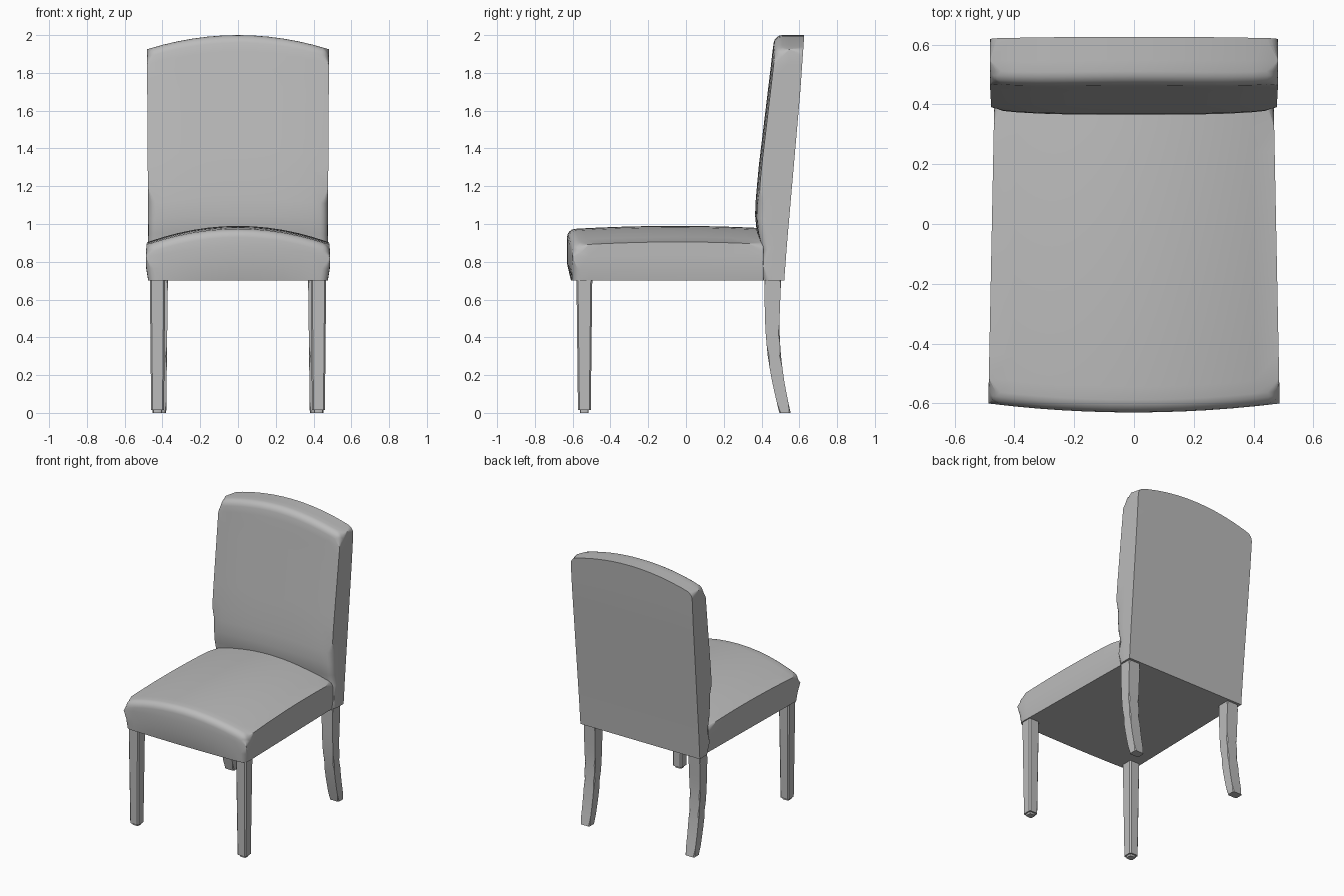
import bpy, bmesh, math
from mathutils import Vector

if "Cube" in bpy.data.objects:
    bpy.data.objects.remove(bpy.data.objects["Cube"])

grey = bpy.data.materials.new("light grey")
grey.diffuse_color = (0.5, 0.5, 0.5, 1)
grey.use_nodes = True
grey.node_tree.nodes["Principled BSDF"].inputs["Base Color"].default_value = grey.diffuse_color


def curve(points, t):
    """Piecewise-linear lookup in a list of (t, value) pairs."""
    for (a, p), (b, q) in zip(points, points[1:]):
        if t <= b:
            return p + (q - p) * max(0, (t - a) / (b - a))
    return points[-1][1]


def block(name, n, shape, rounded=(), radius=0.0, segments=4, mirror=False):
    """Gridded box shaped by shape(u, v, w), u in -1..1, v and w in 0..1.
    rounded lists the pairs of sides whose shared edges are rounded."""
    bm = bmesh.new()
    verts = {}

    def vert(key):
        if key not in verts:
            i, j, k = key
            verts[key] = bm.verts.new(shape(2 * i / n[0] - 1, j / n[1], k / n[2]))
        return verts[key]

    for axis in range(3):
        a, b = (axis + 1) % 3, (axis + 2) % 3
        for side in (0, n[axis]):
            for p in range(n[a]):
                for q in range(n[b]):
                    face = []
                    for dp, dq in ((0, 0), (1, 0), (1, 1), (0, 1)):
                        key = [0, 0, 0]
                        key[axis], key[a], key[b] = side, p + dp, q + dq
                        face.append(vert(tuple(key)))
                    bm.faces.new(face if side else face[::-1])

    sides = {}
    for key, v in verts.items():
        sides[v] = {"xyz"[i] + ("1" if key[i] else "0")
                    for i in range(3) if key[i] in (0, n[i])}
    pairs = [set(r.split()) for r in rounded]
    picked = [e for e in bm.edges
              if any(p <= (sides[e.verts[0]] & sides[e.verts[1]]) for p in pairs)]
    if picked:
        bmesh.ops.bevel(bm, geom=picked, offset=radius, segments=segments,
                        profile=0.5, affect='EDGES', clamp_overlap=True)
    bmesh.ops.recalc_face_normals(bm, faces=bm.faces)
    mesh = bpy.data.meshes.new(name)
    bm.to_mesh(mesh)
    bm.free()
    mesh.materials.append(grey)
    obj = bpy.data.objects.new(name, mesh)
    bpy.context.collection.objects.link(obj)
    bpy.ops.object.select_all(action='DESELECT')
    obj.select_set(True)
    bpy.context.view_layer.objects.active = obj
    bpy.ops.object.shade_smooth_by_angle(angle=math.radians(35))
    if mirror:
        obj.modifiers.new("mirror", 'MIRROR')
    return obj


# seat: crowned cushion with bowed front
def seat_shape(u, v, w):
    puff = min(1, 3 * w)
    x = u * (0.487 - 0.02 * v) * (0.978 + 0.022 * puff)
    front = -0.60 - 0.03 * (1 - u * u) * (0.3 + 0.7 * puff)
    y = front + (0.41 - front) * v
    top = 0.905 + 0.085 * (1 - u * u) - 0.015 * (2 * v - 1.1) ** 2
    return Vector((x, y, 0.70 + (top - 0.70) * w))


block("seat", (12, 12, 3), seat_shape,
      ("z1 x0", "z1 x1", "z1 y0", "x0 y0", "x1 y0"), 0.042)

# backrest: leaning panel with arched top and padded front
REAR = [(0.70, 0.52), (0.9, 0.535), (1.3, 0.57), (1.7, 0.605), (2.0, 0.626)]
FRONT = [(0.70, 0.41), (0.86, 0.408), (0.96, 0.385), (1.07, 0.38),
         (1.3, 0.40), (1.85, 0.465), (2.0, 0.48)]
PAD = [(0.70, 0.0), (0.86, 0.0), (1.0, 0.015), (1.1, 0.016), (1.9, 0.014), (2.0, 0.01)]


def back_shape(u, v, w):
    z = 0.70 + (1.30 - 0.075 * u * u) * w
    front = curve(FRONT, z) - curve(PAD, z) * (1 - u ** 4)
    rear = curve(REAR, z)
    x = u * (0.474 + 0.008 * w)
    return Vector((x, front + (rear - front) * v, z))


block("backrest", (12, 2, 15), back_shape,
      ("y0 x0", "y0 x1", "y0 z1", "z1 x0", "z1 x1"), 0.04)

# front legs: straight and slightly tapered
POSTS = ("x0 y0", "x1 y0", "x0 y1", "x1 y1")


def front_leg_shape(u, v, w):
    return Vector((0.426 + u * (0.034 + 0.007 * w),
                   -0.538 + (v - 0.5) * (0.068 + 0.016 * w),
                   0.014 + 0.70 * w))


block("front_leg", (1, 1, 1), front_leg_shape, POSTS, 0.008, 1, True)

# small pads under the front legs
block("front_foot", (1, 1, 1),
      lambda u, v, w: Vector((0.426 + 0.024 * u, -0.538 + 0.046 * (v - 0.5), 0.02 * w)),
      POSTS, 0.01, 2, True)

# back legs: sweeping backward toward the floor
LEG_FRONT = [(0, 0.494), (0.1, 0.470), (0.2, 0.449), (0.3, 0.433), (0.4, 0.423),
             (0.5, 0.418), (0.72, 0.414)]
LEG_REAR = [(0, 0.554), (0.1, 0.532), (0.2, 0.515), (0.3, 0.503), (0.4, 0.496),
            (0.5, 0.495), (0.72, 0.504)]


def back_leg_shape(u, v, w):
    z = 0.72 * w
    front, rear = curve(LEG_FRONT, z), curve(LEG_REAR, z)
    return Vector((0.416 + u * (0.036 + 0.009 * w), front + (rear - front) * v, z))


block("back_leg", (1, 1, 12), back_leg_shape, POSTS, 0.007, 1, True)
